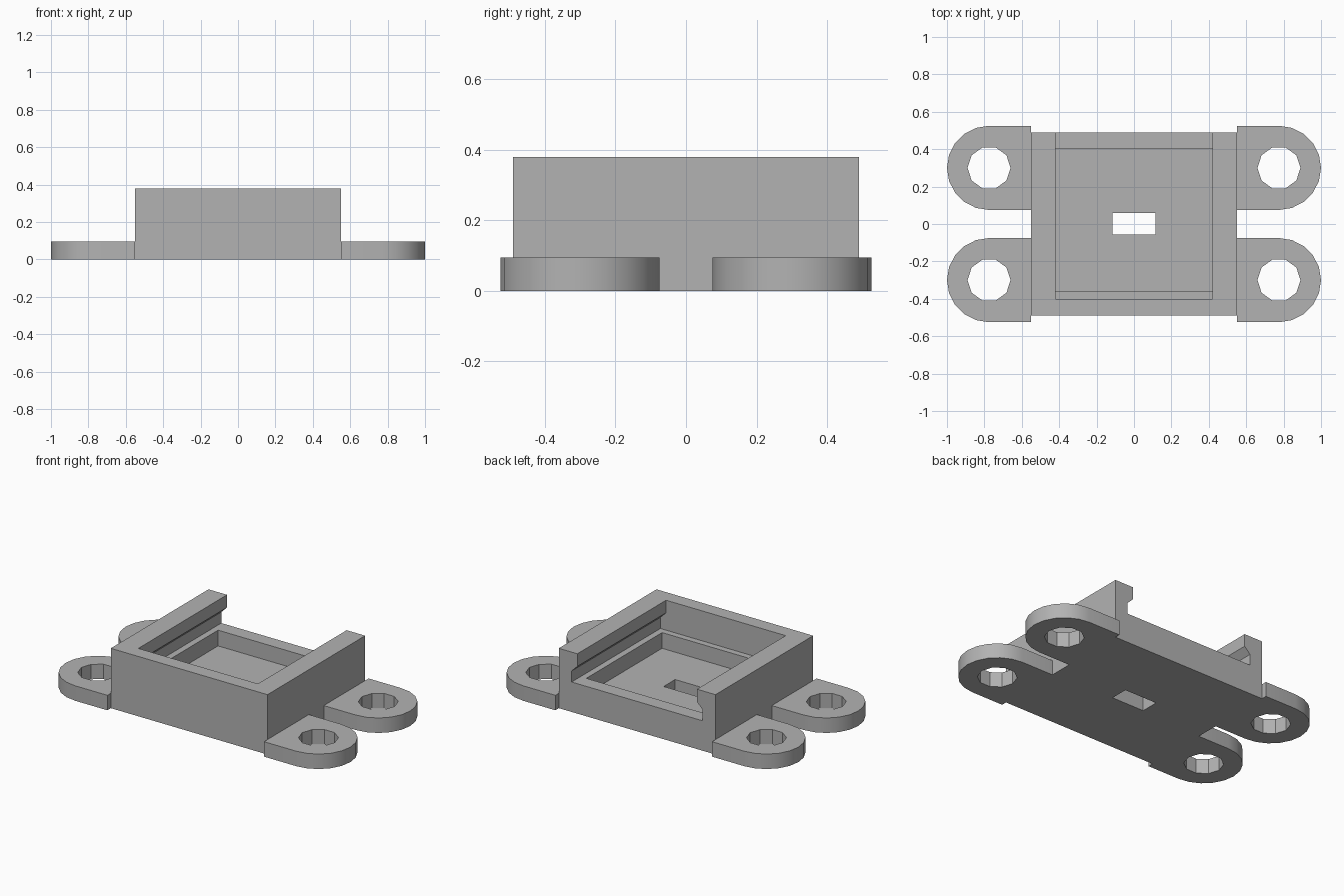
import bpy, bmesh
from math import sin, cos, pi

if "Cube" in bpy.data.objects:
    bpy.data.objects.remove(bpy.data.objects["Cube"], do_unlink=True)

grey = bpy.data.materials.new("plain_grey")
grey.use_nodes = True
grey.diffuse_color = (0.45, 0.45, 0.45, 1)
grey.node_tree.nodes["Principled BSDF"].inputs["Base Color"].default_value = grey.diffuse_color


def prism(name, outline, offset):
    """Solid made by sweeping a closed 3D outline along an offset."""
    bm = bmesh.new()
    face = bm.faces.new([bm.verts.new(p) for p in outline])
    swept = bmesh.ops.extrude_face_region(bm, geom=[face])["geom"]
    bmesh.ops.translate(bm, vec=offset,
                        verts=[g for g in swept if isinstance(g, bmesh.types.BMVert)])
    bmesh.ops.recalc_face_normals(bm, faces=bm.faces)
    mesh = bpy.data.meshes.new(name)
    bm.to_mesh(mesh)
    bm.free()
    mesh.materials.append(grey)
    obj = bpy.data.objects.new(name, mesh)
    bpy.context.collection.objects.link(obj)
    return obj


def box(name, x, y0, y1, z0, z1):
    return prism(name, [(-x, y0, z0), (x, y0, z0), (x, y1, z0), (-x, y1, z0)],
                 (0, 0, z1 - z0))


def cut(target, cutter):
    """Subtract the cutter for good, then discard it."""
    cutter.hide_render = True
    mod = target.modifiers.new("cut", "BOOLEAN")
    mod.operation, mod.solver, mod.object = "DIFFERENCE", "EXACT", cutter
    bpy.context.view_layer.objects.active = target
    bpy.ops.object.modifier_apply(modifier=mod.name)
    bpy.data.objects.remove(cutter, do_unlink=True)


# Housing block
HALF_Y, TOP, LEDGE, FLOOR = 0.49, 0.38, 0.19, 0.09
body = box("housing", 0.55, -HALF_Y, HALF_Y, 0, TOP)

# Slide channel with undercut lips, open at the back
half = [(0.46, LEDGE), (0.46, 0.26), (0.42, 0.30), (0.42, TOP + 0.1)]
section = half + [(-x, z) for x, z in reversed(half)]
cut(body, prism("channel_cutter", [(x, -0.40, z) for x, z in section], (0, 1, 0)))

# Sunken pocket and the slot through its floor
cut(body, box("pocket_cutter", 0.42, -0.36, 0.40, FLOOR, LEDGE + 0.05))
cut(body, box("slot_cutter", 0.115, -0.055, 0.06, -0.1, FLOOR + 0.05))

# Four rounded mounting tabs with ten-sided holes
CX, CY, R, HOLE, THICK = 0.775, 0.30, 0.225, 0.115, 0.095
for sx, side in ((1, "left"), (-1, "right")):
    for sy, end in ((-1, "front"), (1, "back")):
        arc = [(CX + R * sin(a), CY - R * cos(a)) for a in (pi * i / 10 for i in range(11))]
        outline = [(0.55, CY - R)] + arc + [(0.55, CY + R)]
        tab = prism(f"{end}_{side}_tab", [(sx * x, sy * y, 0) for x, y in outline],
                    (0, 0, THICK))
        ring = [(sx * (CX + HOLE * cos(pi * i / 5)), sy * (CY + HOLE * sin(pi * i / 5)), -0.1)
                for i in range(10)]
        cut(tab, prism("hole_cutter", ring, (0, 0, 0.4)))
        # Round the outer edge, keep the hole facets crisp
        bpy.ops.object.select_all(action="DESELECT")
        tab.select_set(True)
        bpy.context.view_layer.objects.active = tab
        bpy.ops.object.shade_smooth_by_angle(angle=pi / 6)
